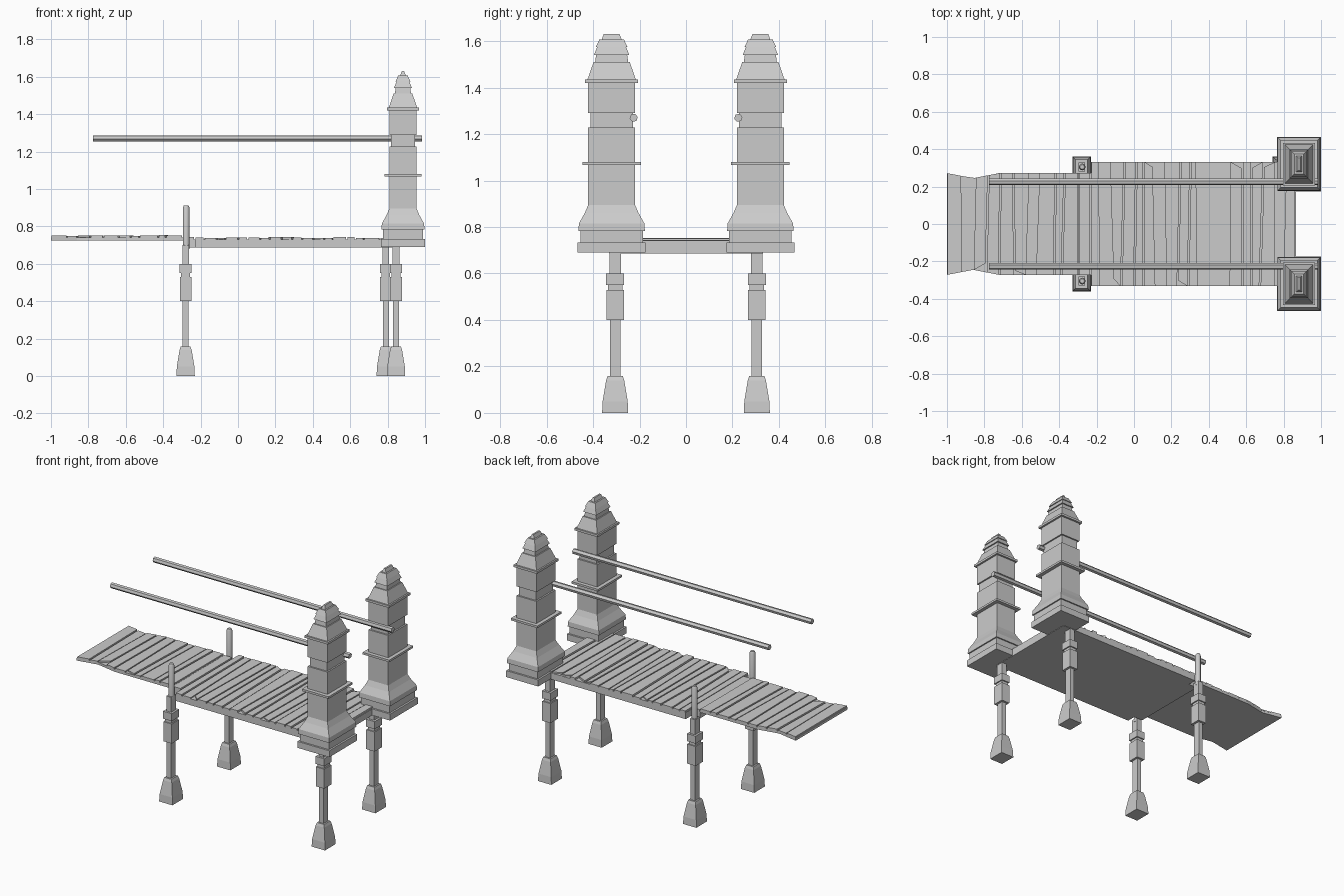
import bpy, bmesh, math, random

random.seed(4)
cube = bpy.data.objects.get("Cube")
if cube:
    bpy.data.objects.remove(cube, do_unlink=True)

stone = bpy.data.materials.new("light_grey")
stone.use_nodes = True
GREY = (0.6, 0.6, 0.6, 1)
stone.diffuse_color = GREY
stone.node_tree.nodes["Principled BSDF"].inputs["Base Color"].default_value = GREY


def finish(name, bm):
    bmesh.ops.recalc_face_normals(bm, faces=bm.faces)
    mesh = bpy.data.meshes.new(name)
    bm.to_mesh(mesh)
    bm.free()
    mesh.materials.append(stone)
    obj = bpy.data.objects.new(name, mesh)
    bpy.context.collection.objects.link(obj)
    return obj


def skin(bm, rings):
    """Join rings of points into a closed solid."""
    loops = [[bm.verts.new(p) for p in ring] for ring in rings]
    n = len(loops[0])
    for a, b in zip(loops, loops[1:]):
        for i in range(n):
            j = (i + 1) % n
            bm.faces.new((a[i], a[j], b[j], b[i]))
    bm.faces.new(loops[0][::-1])
    bm.faces.new(loops[-1])


def slab(bm, outline, bottom, top):
    skin(bm, [[(x, y, z) for x, y in outline] for z in (bottom, top)])


def stepped_pillar(name, x, y, profile, extra):
    """Rectangular pillar from (height, half width); deeper in y by extra."""
    bm = bmesh.new()
    skin(bm, [[(x + sx * h, y + sy * (h + extra), z)
               for sx, sy in ((-1, -1), (1, -1), (1, 1), (-1, 1))]
              for z, h in profile])
    return finish(name, bm)


# Towers: stepped base, flare, collar, notch, cornice and tiered cap
TOWER = [(.69, .118), (.733, .118), (.733, .106), (.783, .106), (.783, .115),
         (.815, .113), (.86, .088), (.895, .073), (1.066, .073), (1.066, .098),
         (1.08, .098), (1.08, .073), (1.228, .073), (1.228, .063), (1.29, .063),
         (1.29, .073), (1.42, .073), (1.42, .086), (1.435, .086), (1.435, .076),
         (1.51, .05), (1.51, .043), (1.54, .039), (1.54, .048), (1.575, .034),
         (1.575, .04), (1.607, .025), (1.607, .015), (1.63, .006)]
# Legs: splayed foot, thin shaft, long block and ring
LEG = [(0, .049), (.05, .047), (.14, .032), (.158, .026), (.158, .016),
       (.4, .016), (.4, .031), (.53, .031), (.53, .024), (.55, .024),
       (.55, .032), (.6, .032), (.6, .018), (.7, .018)]

for side, word, end_x in ((1, "back", .79), (-1, "front", .845)):
    stepped_pillar(word + "_tower", .882, side * .32, TOWER, .028)
    for place, x in (("outer", -.28), ("tower", end_x)):
        stepped_pillar(f"{word}_{place}_leg", x, side * .305, LEG, .007)

    # Round mooring post above the outer leg
    bm = bmesh.new()
    skin(bm, [[(-.277 + r * math.cos(a * math.pi / 6),
                side * .305 + r * math.sin(a * math.pi / 6), z)
               for a in range(12)]
              for z, r in ((.68, .018), (.9, .018), (.913, .012))])
    post = finish(word + "_post", bm)

    # Long six-sided handrail
    bm = bmesh.new()
    skin(bm, [[(x, side * .225 + .018 * math.cos(a * math.pi / 3 + .2),
                1.27 + .018 * math.sin(a * math.pi / 3 + .2))
               for a in range(6)] for x in (-.775, .985)])
    finish(word + "_rail", bm)


def half_width(x):
    """Half width of the walkway, pinched near its free end."""
    if x > -.23:
        return .332
    return .272 - .027 * max(0, 1 - abs(x + .86) / .14)


def planks(bm, start, end, count, bottom, top, skew, chips):
    """Slightly skewed boards with narrow gaps and a few broken corners."""
    step = (end - start) / count
    lines = []
    for i in range(count + 1):
        inner = 0 < i < count
        x = start + i * step + inner * random.uniform(-.2, .2) * step
        s = random.uniform(-skew, skew) if inner else 0
        lines.append((x - s, x + s))
    for (a0, a1), (b0, b1) in zip(lines, lines[1:]):
        gap = .004
        corners = [(a0 + gap, -1), (b0 - gap, -1), (b1 - gap, 1), (a1 + gap, 1)]
        outline = []
        for x, s in corners:
            x = min(max(x, start), end)
            chip = random.uniform(.02, .05) if random.random() < chips else 0
            outline.append((x, s * (half_width(x) - chip)))
        slab(bm, outline, bottom, top + random.uniform(-.003, .003))


def mirrored(points):
    return [(x, -y) for x, y in points] + [(x, y) for x, y in reversed(points)]


# Thick main deck, narrower beside the outer posts
bm = bmesh.new()
slab(bm, mirrored([(-.295, .272), (-.23, .272), (-.23, .332), (.865, .332)]),
     .687, .73)
planks(bm, -.23, .865, 19, .728, .74, .011, .1)
planks(bm, -.295, -.23, 1, .728, .742, 0, 0)
finish("main_deck", bm)

# Thin end deck with pinched sides
bm = bmesh.new()
slab(bm, mirrored([(x, half_width(x)) for x in (-1, -.86, -.72, -.295)]),
     .726, .742)
planks(bm, -1, -.295, 10, .74, .751, .01, .04)
finish("end_deck", bm)

# Smooth only the round posts
bpy.ops.object.select_all(action="DESELECT")
for word in ("front", "back"):
    obj = bpy.data.objects[word + "_post"]
    obj.select_set(True)
    bpy.context.view_layer.objects.active = obj
bpy.ops.object.shade_smooth_by_angle(angle=math.radians(35))
